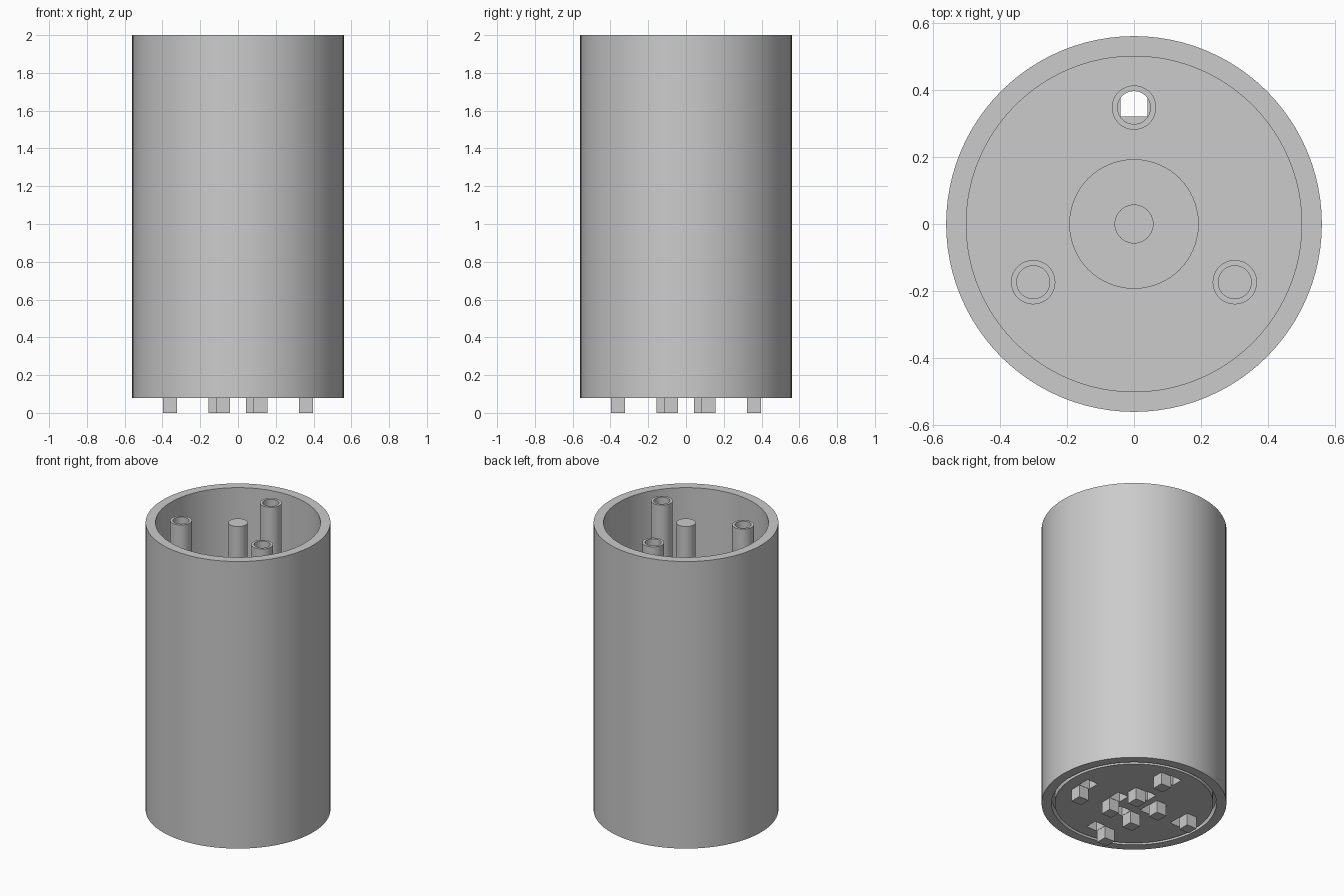
import bpy, bmesh, math
from mathutils import Matrix, Vector

cube = bpy.data.objects.get("Cube")
if cube:
    bpy.data.objects.remove(cube, do_unlink=True)

grey = bpy.data.materials.new("plain_grey")
grey.use_nodes = True
colour = (0.6, 0.6, 0.6, 1)
grey.diffuse_color = colour
grey.node_tree.nodes["Principled BSDF"].inputs["Base Color"].default_value = colour

RIM, UNDERSIDE, FLOOR, BOSS = 2.0, 0.08, 0.24, 0.30
BORE_END, SOCKET_END = 0.15, 0.17
PIN = 0.074
TUBE_RADIUS, BORE = 0.066, 0.049
tube_spots = [Vector((math.cos(a), math.sin(a))) * 0.347
              for a in (math.radians(90 + 120 * i) for i in range(3))]


def make_object(name, bm):
    bmesh.ops.recalc_face_normals(bm, faces=bm.faces)
    mesh = bpy.data.meshes.new(name)
    bm.to_mesh(mesh)
    bm.free()
    mesh.materials.append(grey)
    obj = bpy.data.objects.new(name, mesh)
    bpy.context.collection.objects.link(obj)
    return obj


def lathe(name, profile, centre=(0, 0), closed=False, steps=96):
    """Revolve (radius, height) points about a vertical axis."""
    bm = bmesh.new()
    verts = [bm.verts.new((r, 0, z)) for r, z in profile]
    edges = [bm.edges.new(pair) for pair in zip(verts, verts[1:])]
    if closed:
        edges.append(bm.edges.new((verts[-1], verts[0])))
    bmesh.ops.spin(bm, geom=verts + edges, axis=(0, 0, 1), cent=(0, 0, 0),
                   angle=math.tau, steps=steps, use_duplicate=False)
    bmesh.ops.remove_doubles(bm, verts=bm.verts, dist=1e-5)
    bmesh.ops.translate(bm, verts=bm.verts, vec=(*centre, 0))
    return make_object(name, bm)


def box(name, centre, width, bottom, top):
    bm = bmesh.new()
    place = Matrix.Translation((*centre, (bottom + top) / 2))
    size = Matrix.Diagonal((width, width, top - bottom, 1))
    bmesh.ops.create_cube(bm, size=1, matrix=place @ size)
    return make_object(name, bm)


def cut(target, cutter):
    mod = target.modifiers.new("cut", "BOOLEAN")
    mod.operation, mod.solver, mod.object = "DIFFERENCE", "EXACT", cutter
    bpy.context.view_layer.objects.active = target
    bpy.ops.object.modifier_apply(modifier=mod.name)
    bpy.data.objects.remove(cutter, do_unlink=True)


# Open outer shell
casing = lathe("casing", [(0.56, UNDERSIDE), (0.56, RIM), (0.5, RIM), (0.5, UNDERSIDE)],
               closed=True)

# Base plate: groove round the underside, raised boss on top
base = lathe("base_plate", [(0, UNDERSIDE), (0.48, UNDERSIDE), (0.48, 0.13), (0.5, 0.13),
                            (0.5, FLOOR), (0.193, FLOOR), (0.193, BOSS), (0, BOSS)])

# Centre rod
rod = lathe("centre_rod", [(0, BOSS), (0.058, BOSS), (0.058, RIM), (0, RIM)], steps=48)

# Three hollow posts, with bores running into the base plate
round_parts = [casing, base, rod]
for i, spot in enumerate(tube_spots):
    cut(base, lathe("bore_cutter", [(0, BORE_END), (BORE, BORE_END), (BORE, 0.5), (0, 0.5)],
                    spot, steps=48))
    round_parts.append(lathe(f"hollow_post_{i + 1}",
                             [(TUBE_RADIUS, FLOOR), (TUBE_RADIUS, RIM), (BORE, RIM), (BORE, FLOOR)],
                             spot, closed=True, steps=48))

# Square pins under the base, each beside a square socket, in two rings of four
for i in range(4):
    turn = Matrix.Rotation(i * math.pi / 2, 2)
    for ring, reach in (("inner", 0.12), ("outer", 0.36)):
        cut(base, box("socket_cutter", turn @ Vector((0, reach)), 0.08, 0.02, SOCKET_END))
        box(f"{ring}_pin_{i + 1}", turn @ Vector((0.079, reach)), PIN, 0, UNDERSIDE)

# Smooth round walls, keep edges crisp
bpy.ops.object.select_all(action="DESELECT")
for obj in round_parts:
    obj.select_set(True)
bpy.context.view_layer.objects.active = casing
bpy.ops.object.shade_smooth_by_angle(angle=math.radians(30))
